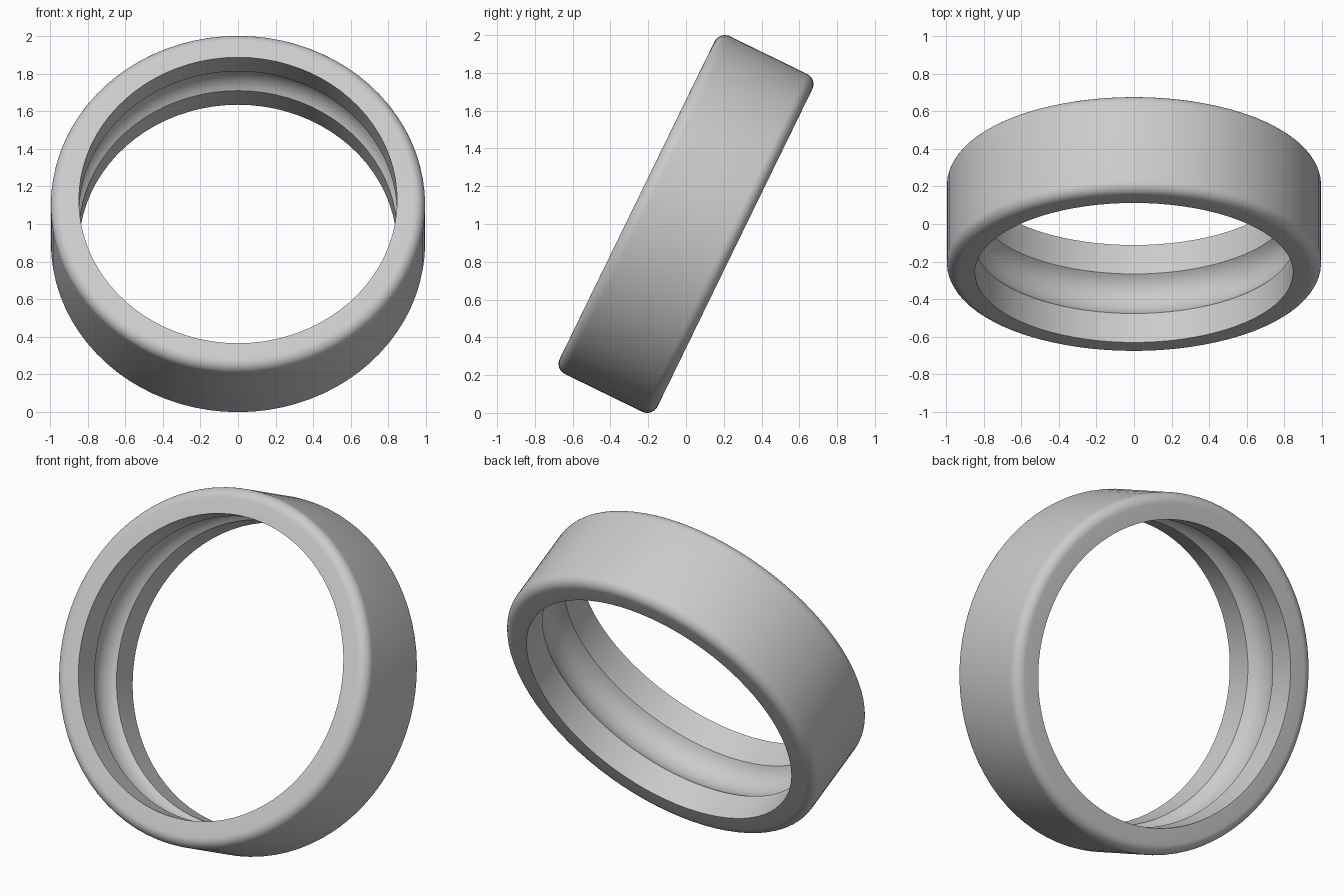
import bpy, bmesh
from math import radians, sin, cos, pi, asin
from mathutils import Matrix, Vector

cube = bpy.data.objects.get("Cube")
if cube:
    bpy.data.objects.remove(cube)

OUTER, BORE, HALF = 0.995, 0.846, 0.288   # ring radii and half width
FILLET = 0.06                             # rounded outer edges
GROOVE, DEPTH = 0.117, 0.055              # race half width and depth
TILT = radians(-26)
SEGMENTS = 80


def arc(cx, cr, radius, start, end, steps):
    """Points (axial, radial) along an arc."""
    return [(cx + radius * cos(start + (end - start) * i / steps),
             cr + radius * sin(start + (end - start) * i / steps))
            for i in range(steps + 1)]


# Cross-section: bore lands, ball race, side faces, rounded outer edges
race_r = (GROOVE ** 2 + DEPTH ** 2) / (2 * DEPTH)
half_angle = asin(GROOVE / race_r)
profile = [(-HALF, BORE)]
profile += arc(0, BORE + DEPTH - race_r, race_r,
               pi / 2 + half_angle, pi / 2 - half_angle, 14)
profile += [(HALF, BORE)]
profile += arc(HALF - FILLET, OUTER - FILLET, FILLET, 0, pi / 2, 8)
profile += arc(FILLET - HALF, OUTER - FILLET, FILLET, pi / 2, pi, 8)

# Revolve the closed section around the ring axis
bm = bmesh.new()
verts = [bm.verts.new((0, a, r)) for a, r in profile]
edges = [bm.edges.new((v, verts[(i + 1) % len(verts)]))
         for i, v in enumerate(verts)]
bmesh.ops.spin(bm, geom=verts + edges, cent=(0, 0, 0), axis=(0, 1, 0),
               angle=2 * pi, steps=SEGMENTS, use_merge=False)
bmesh.ops.remove_doubles(bm, verts=bm.verts, dist=1e-4)
bmesh.ops.recalc_face_normals(bm, faces=bm.faces)

# Lean the ring back and rest it on the ground
bm.transform(Matrix.Translation(Vector((0, 0, 1))) @ Matrix.Rotation(TILT, 4, 'X'))
mesh = bpy.data.meshes.new("outer_ring")
bm.to_mesh(mesh)
bm.free()
ring = bpy.data.objects.new("outer_ring", mesh)
bpy.context.collection.objects.link(ring)

# Plain steel grey
steel = bpy.data.materials.new("steel_grey")
steel.use_nodes = True
colour = (0.6, 0.6, 0.6, 1)
steel.diffuse_color = colour
steel.node_tree.nodes["Principled BSDF"].inputs["Base Color"].default_value = colour
mesh.materials.append(steel)

# Smooth surfaces with crisp bore and race edges
bpy.context.view_layer.objects.active = ring
ring.select_set(True)
bpy.ops.object.shade_smooth_by_angle(angle=radians(30))
